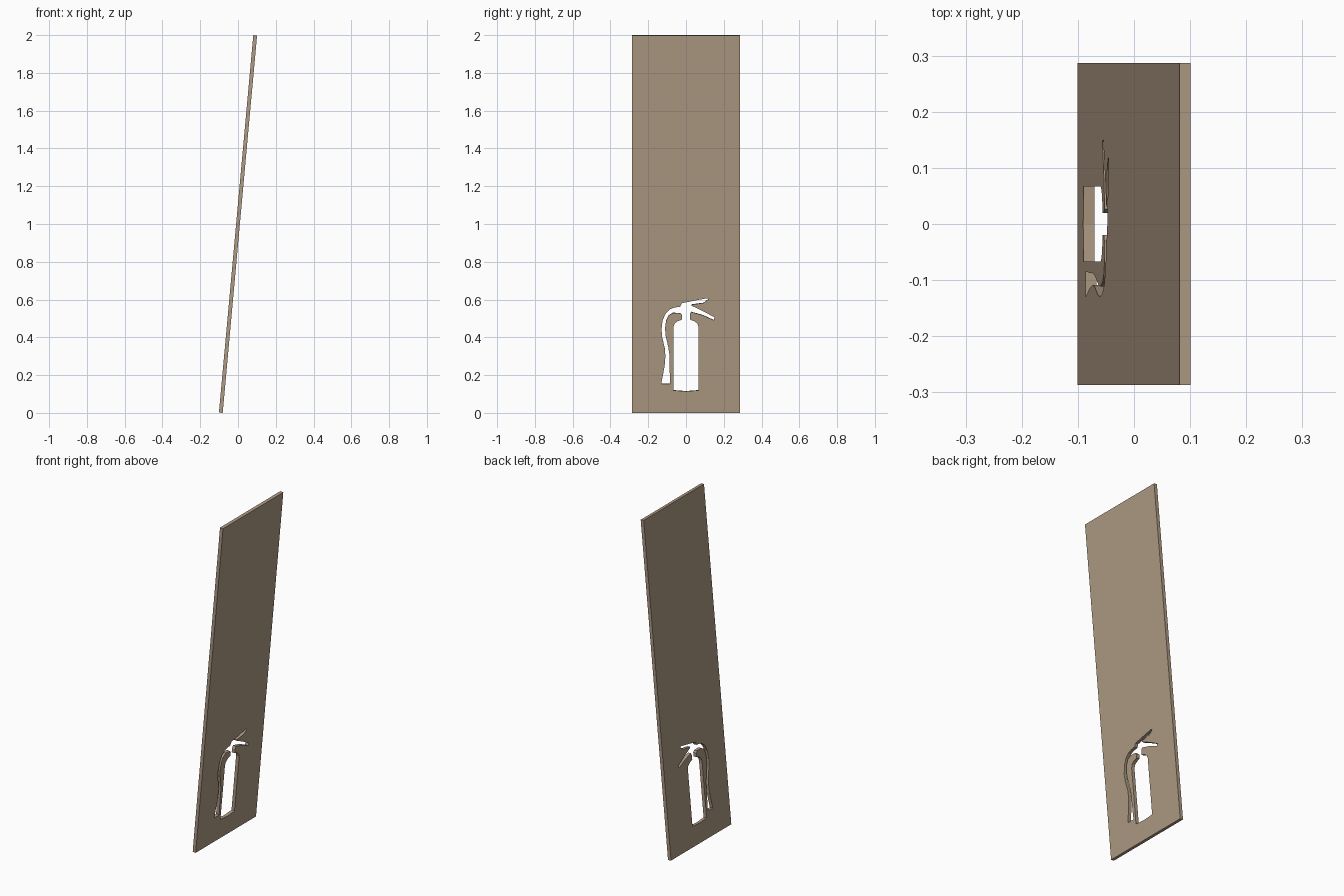
import bpy
import math
from mathutils import Matrix

if "Cube" in bpy.data.objects:
    bpy.data.objects.remove(bpy.data.objects["Cube"])

LEAN = math.radians(5.2)
LENGTH, THICK = 2.0065, 0.02
HALF_W = LENGTH / 7

# fire extinguisher outline as (y, z), anticlockwise
body_right = [(0, 0.115), (0.067, 0.12), (0.067, 0.455), (0.061, 0.473), (0.045, 0.486), (0.02, 0.495), (0.02, 0.518)]
handles = [(0.027, 0.535), (0.085, 0.519), (0.147, 0.492), (0.152, 0.506), (0.095, 0.537), (0.03, 0.568),
           (0.03, 0.574), (0.095, 0.583), (0.12, 0.604), (0.112, 0.608), (-0.022, 0.582), (-0.03, 0.563)]
hose_outer = [(-0.06, 0.559), (-0.085, 0.549), (-0.108, 0.526), (-0.124, 0.49), (-0.13, 0.44), (-0.126, 0.4),
              (-0.112, 0.34), (-0.109, 0.30), (-0.113, 0.25), (-0.131, 0.155)]
hose_inner = [(-0.084, 0.155), (-0.087, 0.24), (-0.088, 0.31), (-0.094, 0.35), (-0.108, 0.41), (-0.111, 0.45),
              (-0.105, 0.49), (-0.092, 0.516), (-0.07, 0.53), (-0.03, 0.528), (-0.02, 0.518)]
body_left = [(-y, z) for y, z in body_right[-2:0:-1]]
symbol = [(y, (z - 1) / math.cos(LEAN)) for y, z in body_right + handles + hose_outer + hose_inner + body_left]

board = [(-HALF_W, -LENGTH / 2), (HALF_W, -LENGTH / 2), (HALF_W, LENGTH / 2), (-HALF_W, LENGTH / 2)]

# board with the symbol cut through it, as a filled curve with a hole
curve = bpy.data.curves.new("sign_panel", 'CURVE')
curve.dimensions = '2D'
curve.fill_mode = 'BOTH'
curve.extrude = THICK / 2
for outline in (board, symbol):
    spline = curve.splines.new('POLY')
    spline.points.add(len(outline) - 1)
    for point, (u, v) in zip(spline.points, outline):
        point.co = (u, v, 0, 1)
    spline.use_cyclic_u = True

panel = bpy.data.objects.new("sign_panel", curve)
bpy.context.collection.objects.link(panel)
bpy.context.view_layer.objects.active = panel
panel.select_set(True)
bpy.ops.object.convert(target='MESH')
panel = bpy.context.object

# stand it up, leaning toward +x
s, c = math.sin(LEAN), math.cos(LEAN)
panel.data.transform(Matrix(((0, s, c, 0), (1, 0, 0, 0), (0, c, -s, 1), (0, 0, 0, 1))))
panel.data.shade_flat()

# single tan material
tan = bpy.data.materials.new("tan")
tan.diffuse_color = (0.42, 0.32, 0.227, 1)
tan.use_nodes = True
tan.node_tree.nodes["Principled BSDF"].inputs["Base Color"].default_value = tan.diffuse_color
panel.data.materials.clear()
panel.data.materials.append(tan)
